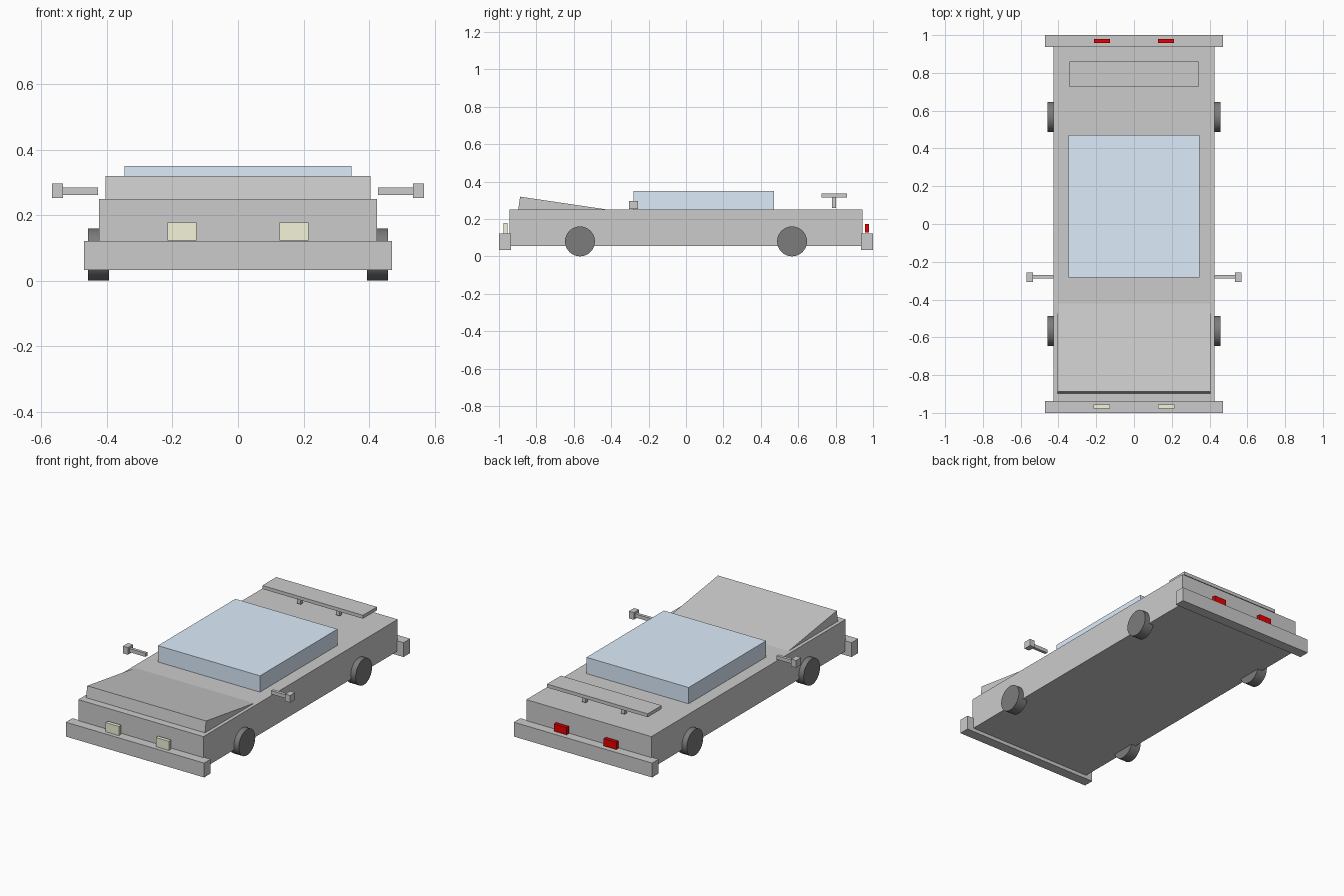
import bpy, math

if "Cube" in bpy.data.objects:
    bpy.data.objects.remove(bpy.data.objects["Cube"])


def material(name, rgb):
    m = bpy.data.materials.new(name)
    m.diffuse_color = (*rgb, 1)
    m.use_nodes = True
    m.node_tree.nodes["Principled BSDF"].inputs["Base Color"].default_value = m.diffuse_color
    return m


GLASS = material("glass", (0.72, 0.84, 0.97))
LAMP = material("lamp", (0.9, 0.9, 0.7))
RED = material("red", (0.8, 0.0, 0.0))
RUBBER = material("rubber", (0.2, 0.2, 0.2))


def box(name, x, y, z, mat=None):
    """Box spanning the (low, high) pairs x, y, z."""
    ranges = (x, y, z)
    bpy.ops.mesh.primitive_cube_add(size=1, location=[(a + b) / 2 for a, b in ranges])
    ob = bpy.context.object
    ob.name = name
    ob.scale = [b - a for a, b in ranges]
    bpy.ops.object.transform_apply(location=False, rotation=False, scale=True)
    if mat:
        ob.data.materials.append(mat)
    return ob


def span(side, a, b):
    return tuple(sorted((side * a, side * b)))


# Main body and cabin
box("body", (-0.425, 0.425), (-0.943, 0.943), (0.055, 0.25))
box("cabin", (-0.347, 0.347), (-0.282, 0.47), (0.2, 0.35), GLASS)

# Tilted hood slab, its rear end sinking into the body
tilt = math.radians(8.4)
length, thick = 0.48, 0.12
hood = box("hood", (-0.404, 0.404), (-length / 2, length / 2), (-thick / 2, thick / 2))
hood.rotation_euler.x = -tilt
c, s = math.cos(tilt), math.sin(tilt)
hood.location = (0, -0.887 + c * length / 2 - s * thick / 2,
                 0.319 - s * length / 2 - c * thick / 2)

# Bumpers
for end, name in ((-1, "front_bumper"), (1, "rear_bumper")):
    box(name, (-0.47, 0.47), span(end, 0.936, 1.0), (0.033, 0.121))

# Rear wing
box("wing", (-0.342, 0.342), (0.725, 0.86), (0.315, 0.336))

for side, tag in ((-1, "right"), (1, "left")):
    # Lights
    box(f"{tag}_headlight", span(side, 0.126, 0.215), (-0.977, -0.955), (0.122, 0.178), LAMP)
    box(f"{tag}_tail_light", span(side, 0.126, 0.212), (0.957, 0.979), (0.127, 0.172), RED)
    # Wing support
    box(f"{tag}_wing_post", span(side, 0.12, 0.145), (0.78, 0.802), (0.258, 0.316))
    # Mirror and arm
    box(f"{tag}_mirror_arm", span(side, 0.427, 0.537), (-0.289, -0.27), (0.262, 0.284))
    box(f"{tag}_mirror", span(side, 0.534, 0.568), (-0.306, -0.257), (0.253, 0.297))
    # Wheels
    for y, end in ((-0.567, "front"), (0.567, "rear")):
        bpy.ops.mesh.primitive_cylinder_add(
            vertices=32, radius=0.08, depth=0.065,
            location=(side * 0.426, y, 0.08), rotation=(0, math.pi / 2, 0))
        wheel = bpy.context.object
        wheel.name = f"{tag}_{end}_wheel"
        wheel.data.materials.append(RUBBER)
        bpy.ops.object.shade_smooth_by_angle()
